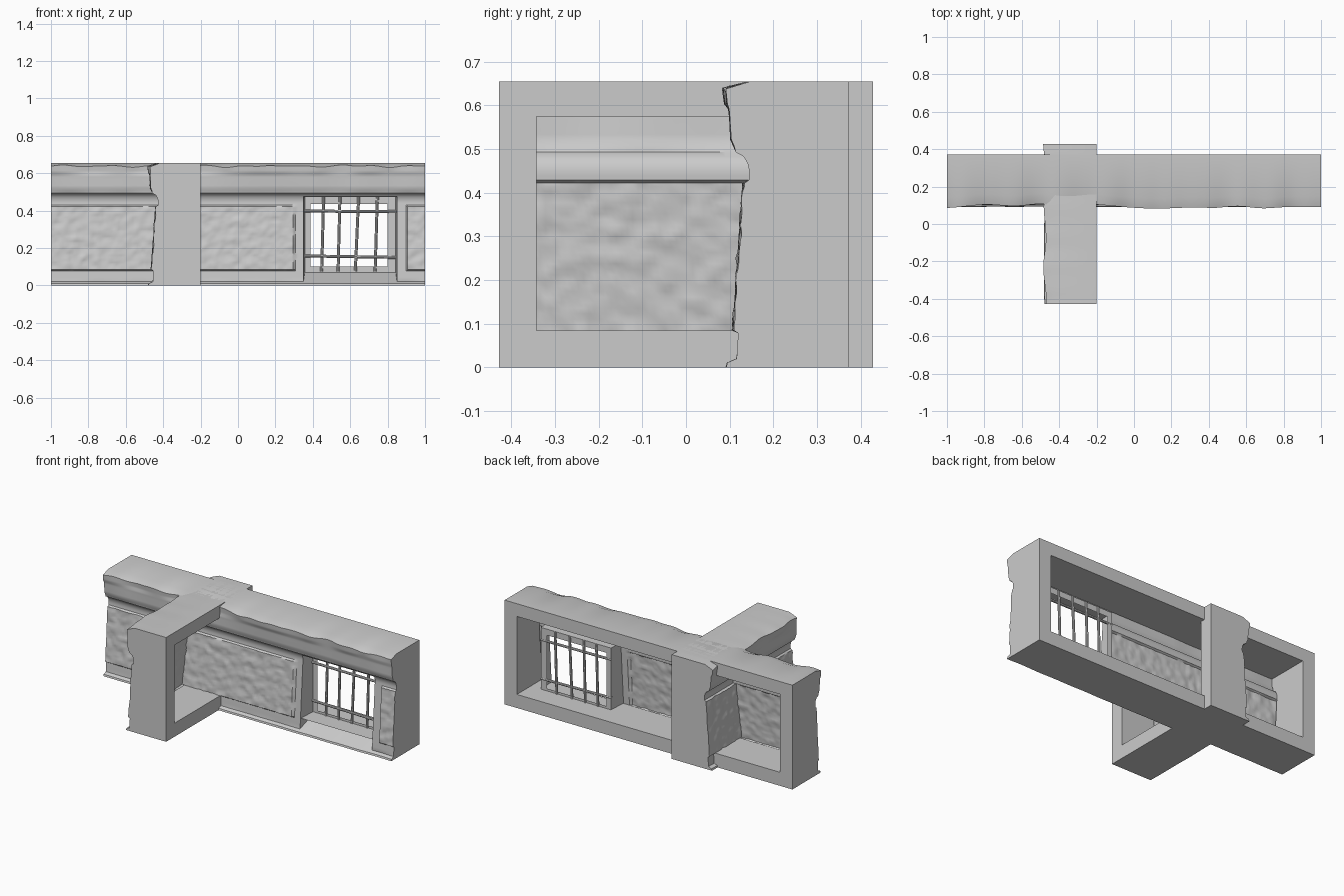
import bpy, bmesh, math
from mathutils import Vector, noise

if "Cube" in bpy.data.objects:
    bpy.data.objects.remove(bpy.data.objects["Cube"])

H, BACK = 0.655, 0.372
# weathered wall face, bottom to top: (z, y)
PROFILE = [(0, .092), (.011, .095), (.02, .116), (.07, .119), (.415, .143), (.45, .145),
           (.468, .141), (.483, .132), (.493, .114), (.508, .11), (.522, .104),
           (.58, .101), (.638, .095), (H, .15)]
WIN = (.35, .85, .02, .475)


def depth(z):
    for (z0, y0), (z1, y1) in zip(PROFILE, PROFILE[1:]):
        if z <= z1 + 1e-6:
            return y0 + (y1 - y0) * (z - z0) / (z1 - z0)
    return PROFILE[-1][1]


def steps(stops, step):
    out = []
    for a, b in zip(stops, stops[1:]):
        n = max(1, round((b - a) / step))
        out += [a + (b - a) * i / n for i in range(n)]
    return out + [stops[-1]]


def extrude_rim(bm, edges, place):
    """Extrude an edge loop and move every new vertex with place()."""
    geo = bmesh.ops.extrude_edge_only(bm, edges=edges)['geom']
    for v in geo:
        if isinstance(v, bmesh.types.BMVert):
            v.co = place(v.co.copy())
    return [e for e in geo if isinstance(e, bmesh.types.BMEdge)]


def finish(name, bm):
    me = bpy.data.meshes.new(name)
    bm.to_mesh(me)
    bm.free()
    ob = bpy.data.objects.new(name, me)
    bpy.context.collection.objects.link(ob)
    bpy.ops.object.select_all(action='DESELECT')
    ob.select_set(True)
    bpy.context.view_layer.objects.active = ob
    bpy.ops.object.shade_smooth_by_angle(angle=math.radians(35))
    return ob


def wall(name, half, panels, window=None, seed=0):
    bm = bmesh.new()
    stops = {-half, half}
    for a, b in panels:
        stops |= {s for e in (a, b) for s in (e - .006, e) if -half < s < half}
    if window:
        stops |= {window[0], window[1]}
    us = steps(sorted(stops), .0125)
    zs = steps(sorted({p[0] for p in PROFILE} | {.02, .078, .085, .422, .429, .475}), .0125)

    # front face: moulding profile, rough stone panels and worn edges
    def point(u, z):
        y = depth(z)
        n = noise.noise(Vector((u * 5 + seed, z * 4, seed)))
        on_panel = .08 < z < .425 and any(a - .001 <= u <= b + .001 for a, b in panels)
        if on_panel:
            q = Vector((u, z, seed))
            y += -.011 + .006 * noise.noise(q * 22) + .004 * noise.noise(q * 50)
        elif z > .5:
            y += .006 * n + (.012 * n if z > .6 else 0)
        elif z < .03:
            y += .005 * n
        zz = z
        if .62 < z < H - .001:
            zz += .012 * noise.noise(Vector((u * 8, seed, 3)))
        return (u, y, min(zz, H - .003) if z < H - .001 else H)

    grid = [[bm.verts.new(point(u, z)) for z in zs] for u in us]
    for i in range(len(us) - 1):
        for j in range(len(zs) - 1):
            u, z = (us[i] + us[i + 1]) / 2, (zs[j] + zs[j + 1]) / 2
            if window and window[0] < u < window[1] and window[2] < z < window[3]:
                continue
            bm.faces.new((grid[i][j], grid[i + 1][j], grid[i + 1][j + 1], grid[i][j + 1]))
    bmesh.ops.delete(bm, geom=[v for v in bm.verts if not v.link_faces], context='VERTS')

    rim, hole = [], []
    for e in bm.edges:
        if e.is_boundary:
            m = (e.verts[0].co + e.verts[1].co) / 2
            inside = window and window[0] - .01 < m.x < window[1] + .01 and .015 < m.z < .5
            (hole if inside else rim).append(e)

    # outer shell, back frame and inner reveal
    rim = extrude_rim(bm, rim, lambda c: Vector((c.x, BACK, c.z)))
    rim = extrude_rim(bm, rim, lambda c: Vector((c.x * (half - .085) / half, BACK, .085 + c.z / H * .49)))
    extrude_rim(bm, rim, lambda c: Vector((c.x, depth(c.z) + .003, c.z)))

    # window recess with sloping sill, then the ring around the opening
    if window:
        def fit(src, dst, y):
            def f(c):
                tx = (c.x - src[0]) / (src[1] - src[0])
                tz = (c.z - src[2]) / (src[3] - src[2])
                return Vector((dst[0] + tx * (dst[1] - dst[0]), y, dst[2] + tz * (dst[3] - dst[2])))
            return f
        mid = (.357, .843, .07, .473)
        hole = extrude_rim(bm, hole, fit(window, mid, .235))
        extrude_rim(bm, hole, fit(mid, (.388, .80, .1, .435), .235))
    bmesh.ops.recalc_face_normals(bm, faces=bm.faces)
    return finish(name, bm)


def bar(name, a, b, r=.008):
    a, b = Vector(a), Vector(b)
    bm = bmesh.new()
    bmesh.ops.create_cone(bm, cap_ends=True, segments=8, radius1=r, radius2=r, depth=(b - a).length)
    ob = finish(name, bm)
    ob.location = (a + b) / 2
    ob.rotation_euler = (b - a).to_track_quat('Z', 'Y').to_euler()


# long wall with the barred window
wall("long_wall", 1, [(-1, .295), (.905, 1)], WIN, 1)

# cross wall, turned so that its face looks to -x
cross = wall("cross_wall", .428, [(-.428, .428)], None, 7)
cross.rotation_euler.z = -math.pi / 2
cross.location.x = -.2 - BACK

# window bars, slightly crooked
for i, (x0, x1) in enumerate([(.447, .458), (.535, .545), (.627, .645), (.733, .745)]):
    bar(f"upright_bar_{i + 1}", (x0, .235, .075), (x1, .235, .472))
for i, (z0, z1) in enumerate([(.158, .150), (.398, .394)]):
    bar(f"cross_bar_{i + 1}", (.355, .23, z0), (.845, .23, z1))
